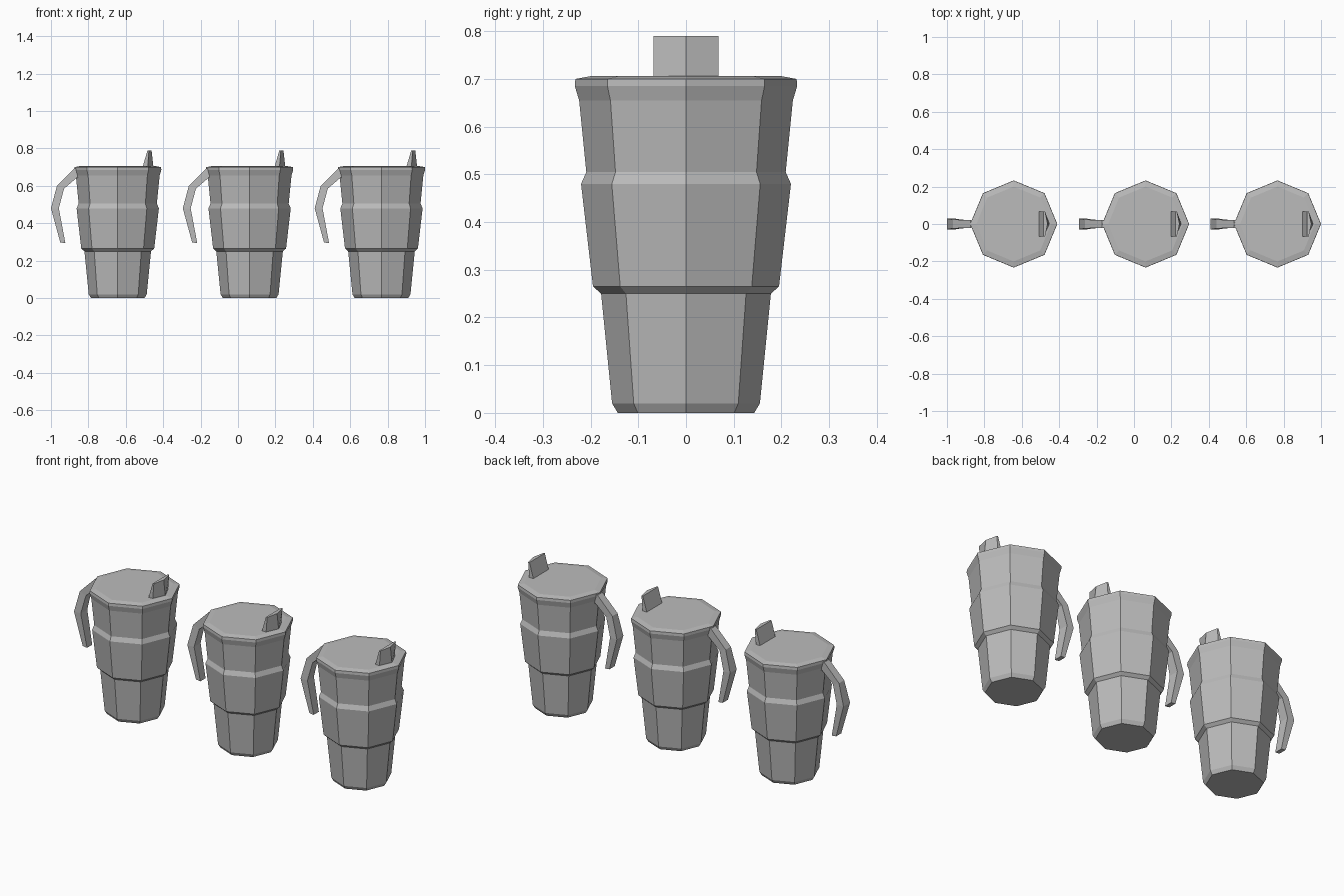
import bpy
import bmesh
from math import cos, sin, pi

cube = bpy.data.objects.get("Cube")
if cube:
    bpy.data.objects.remove(cube, do_unlink=True)

grey = bpy.data.materials.new("plain grey")
grey.use_nodes = True
colour = (0.5, 0.5, 0.5, 1)
grey.diffuse_color = colour
grey.node_tree.nodes["Principled BSDF"].inputs["Base Color"].default_value = colour


def loft(name, rings):
    """Skin a list of closed rings, capped at both ends, as a flat-shaded mesh."""
    bm = bmesh.new()
    loops = [[bm.verts.new(p) for p in ring] for ring in rings]
    n = len(loops[0])
    for a, b in zip(loops, loops[1:]):
        for i in range(n):
            j = (i + 1) % n
            bm.faces.new((a[i], a[j], b[j], b[i]))
    bm.faces.new(loops[0][::-1])
    bm.faces.new(loops[-1])
    bmesh.ops.recalc_face_normals(bm, faces=bm.faces)
    mesh = bpy.data.meshes.new(name)
    bm.to_mesh(mesh)
    bm.free()
    mesh.materials.append(grey)
    return mesh


def octagon(radius, z):
    return [(radius * cos(k * pi / 4), radius * sin(k * pi / 4), z) for k in range(8)]


# Stepped cup: radius and height
cup_profile = [(0.143, 0), (0.155, 0.02), (0.178, 0.25), (0.195, 0.265),
               (0.22, 0.48), (0.209, 0.505), (0.224, 0.655)]
# Lid: flared rim and slightly raised top
lid_profile = [(0.224, 0.655), (0.233, 0.685), (0.232, 0.70), (0.2, 0.706)]

# Handle stations: outer x, z, inner x, z, half width
handle_path = [(-0.2, 0.697, -0.19, 0.62, 0.022),
               (-0.232, 0.693, -0.217, 0.645, 0.022),
               (-0.325, 0.6, -0.287, 0.585, 0.023),
               (-0.357, 0.48, -0.315, 0.48, 0.029),
               (-0.307, 0.297, -0.28, 0.294, 0.023)]
handle_rings = [[(ox, -w, oz), (ox, w, oz), (ix, w, iz), (ix, -w, iz)]
                for ox, oz, ix, iz, w in handle_path]


# Wedge-shaped drinking spout, leaning toward the rim
def wedge(back, side, tip, z):
    w = 0.068
    return [(back, -w, z), (side, -w, z), (tip, 0, z), (side, w, z), (back, w, z)]


parts = {
    "cup_body": loft("cup_body", [octagon(r, z) for r, z in cup_profile]),
    "cup_lid": loft("cup_lid", [octagon(r, z) for r, z in lid_profile]),
    "handle": loft("handle", handle_rings),
    "spout": loft("spout", [wedge(0.133, 0.16, 0.191, 0.7),
                            wedge(0.159, 0.167, 0.181, 0.79)]),
}

# Three matching cups in a row
for place, x in (("right", -0.643), ("middle", 0.062), ("left", 0.767)):
    for name, mesh in parts.items():
        obj = bpy.data.objects.new(f"{place}_{name}", mesh)
        obj.location.x = x
        bpy.context.collection.objects.link(obj)
